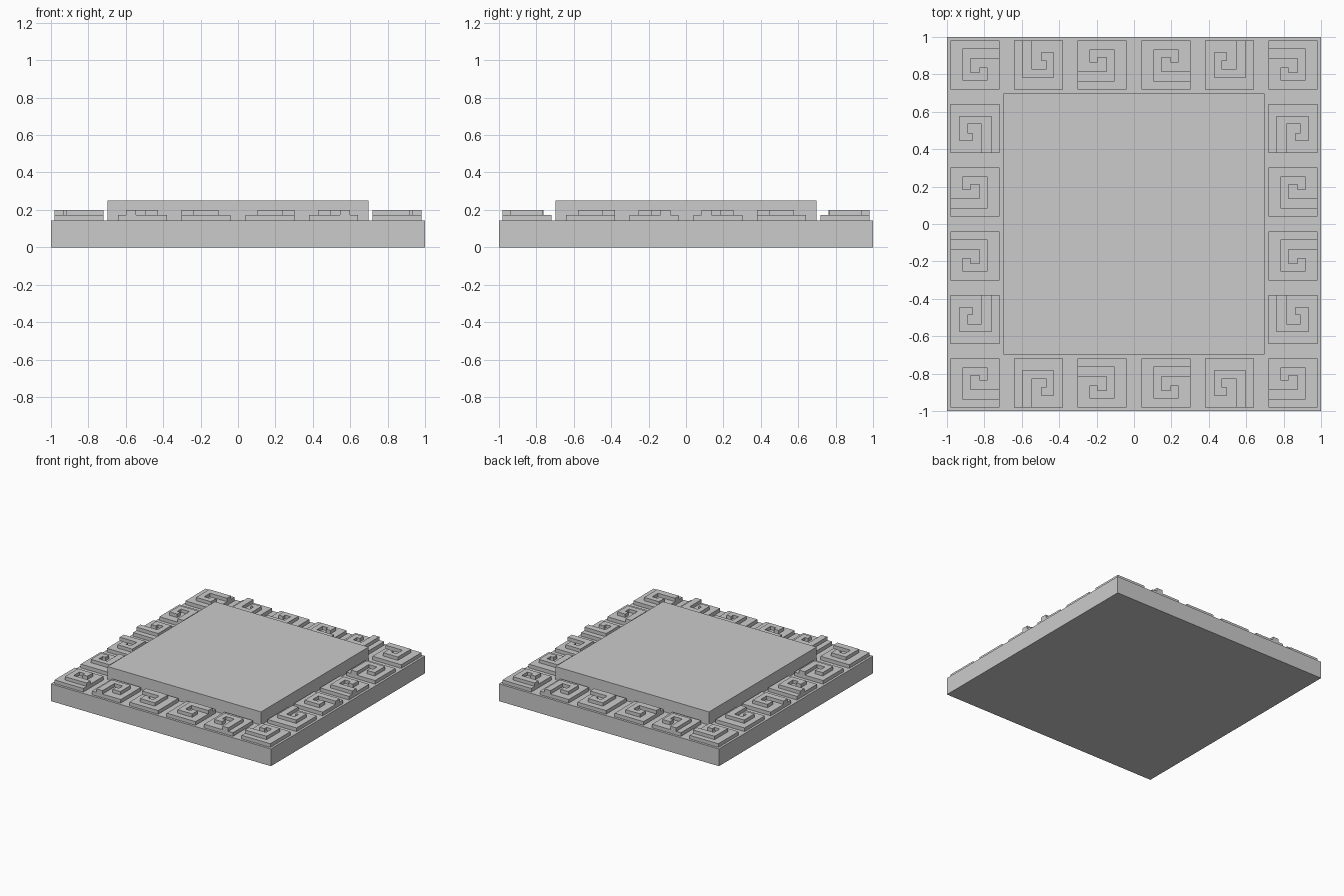
import bpy, bmesh
from math import pi
from mathutils import Matrix

if "Cube" in bpy.data.objects:
    bpy.data.objects.remove(bpy.data.objects["Cube"])


def prism(bm, pts, z0, z1, mat=Matrix()):
    """Extrude a flat outline from z0 to z1, placed by mat."""
    verts = [bm.verts.new(mat @ Matrix.Translation((x, y, z0)).translation) for x, y in pts]
    face = bm.faces.new(verts)
    res = bmesh.ops.extrude_face_region(bm, geom=[face], use_keep_orig=True)
    top = [v for v in res["geom"] if isinstance(v, bmesh.types.BMVert)]
    bmesh.ops.translate(bm, verts=top, vec=(0, 0, z1 - z0))


def finish(name, bm):
    bmesh.ops.recalc_face_normals(bm, faces=bm.faces[:])
    me = bpy.data.meshes.new(name)
    bm.to_mesh(me)
    bm.free()
    ob = bpy.data.objects.new(name, me)
    bpy.context.collection.objects.link(ob)
    return ob


def square(r):
    return [(-r, -r), (r, -r), (r, r), (-r, r)]


# Base block and raised centre slab
for name, r, z0, z1 in (("base_block", 1.0, 0, 0.142), ("centre_slab", 0.698, 0.142, 0.25)):
    bm = bmesh.new()
    prism(bm, square(r), z0, z1)
    finish(name, bm)

# Square spiral outline, entering from the right edge of its tile
SPIRAL = [(0.131, 0.088), (-0.067, 0.088), (-0.067, -0.083), (0.067, -0.083),
          (0.067, -0.013), (0.024, -0.013), (0.024, -0.04), (-0.024, -0.04),
          (-0.024, 0.035), (0.131, 0.035)]

# One quarter of the border: tile centre and number of quarter turns
QUARTER = [(-0.85, 0.85, 0), (-0.51, 0.85, 1), (-0.17, 0.85, 2),
           (-0.85, 0.51, -1), (-0.85, 0.17, 2)]

plates, spirals = bmesh.new(), bmesh.new()
for x, y, turns in QUARTER:
    mat = Matrix.Translation((x, y, 0)) @ Matrix.Rotation(turns * pi / 2, 4, 'Z')
    prism(plates, square(0.131), 0.142, 0.172, mat)
    prism(spirals, SPIRAL, 0.172, 0.2, mat)

# Mirror the quarter to all four sides
for name, bm in (("border_tiles", plates), ("border_spirals", spirals)):
    ob = finish(name, bm)
    mod = ob.modifiers.new("mirror", 'MIRROR')
    mod.use_axis = (True, True, False)
    mod.use_mirror_merge = False
